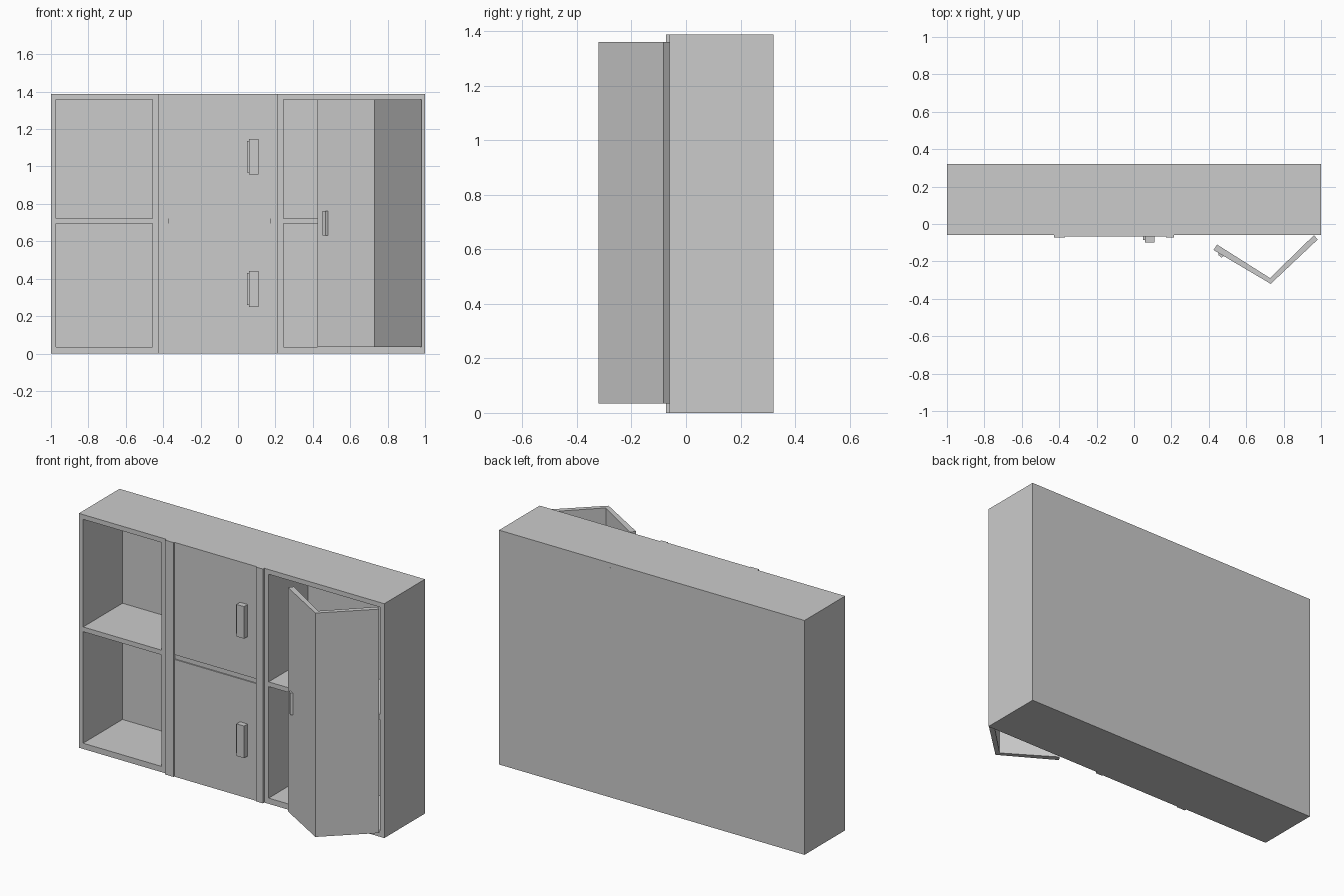
import bpy, bmesh

if "Cube" in bpy.data.objects:
    bpy.data.objects.remove(bpy.data.objects["Cube"])

H = 1.387          # total height
FRONT, BACK = -0.06, 0.32
T = 0.028          # board thickness


def prism(name, outline, z0, z1):
    """Extrude a plan-view outline between two heights."""
    bm = bmesh.new()
    face = bm.faces.new([bm.verts.new((x, y, z0)) for x, y in outline])
    ext = bmesh.ops.extrude_face_region(bm, geom=[face])
    for v in ext["geom"]:
        if isinstance(v, bmesh.types.BMVert):
            v.co.z = z1
    bmesh.ops.recalc_face_normals(bm, faces=bm.faces)
    mesh = bpy.data.meshes.new(name)
    bm.to_mesh(mesh)
    bm.free()
    ob = bpy.data.objects.new(name, mesh)
    bpy.context.collection.objects.link(ob)
    return ob


def box(name, x0, x1, y0, y1, z0, z1):
    return prism(name, [(x0, y0), (x1, y0), (x1, y1), (x0, y1)], z0, z1)


# Carcass: outer boards and thin back
box("left_side", -1, -1 + T, FRONT, BACK, 0, H)
box("right_side", 1 - T, 1, FRONT, BACK, 0, H)
box("bottom_board", -1 + T, 1 - T, FRONT, BACK, 0, 0.034)
box("top_board", -1 + T, 1 - T, FRONT, BACK, 1.359, H)
box("back_panel", -1 + T, 1 - T, BACK - 0.012, BACK, 0.034, 1.359)

# Dividers and the shelves of the three bays
box("left_divider", -0.458, -0.37, FRONT, BACK - 0.012, 0.034, 1.359)
box("right_divider", 0.17, 0.243, FRONT, BACK - 0.012, 0.034, 1.359)
for bay, x0, x1 in (("left", -1 + T, -0.458), ("middle", -0.37, 0.17),
                    ("right", 0.243, 1 - T)):
    box(bay + "_shelf", x0, x1, FRONT, BACK - 0.012, 0.694, 0.722)

# Raised vertical trim strips
box("left_trim", -0.428, -0.37, -0.073, FRONT, 0, H)
box("right_trim", 0.17, 0.214, -0.073, FRONT, 0, H)

# Closed middle doors with block handles and a finger lip
for label, z0, z1, hz in (("lower", 0, 0.694, 0.35), ("upper", 0.722, H, 1.057)):
    box(label + "_door", -0.37, 0.17, -0.067, FRONT, z0, z1)
    box(label + "_handle", 0.06, 0.11, -0.1, -0.067, hz - 0.1, hz + 0.09)
    box(label + "_handle_lip", 0.047, 0.06, -0.086, -0.067, hz - 0.09, hz + 0.08)

# Half-open folding door: two hinged leaves
prism("fold_door_hinge_leaf", [(0.982, -0.083), (0.962, -0.06),
      (0.727, -0.289), (0.731, -0.32)], 0.034, 1.359)
prism("fold_door_free_leaf", [(0.731, -0.32), (0.727, -0.289),
      (0.444, -0.11), (0.425, -0.139)], 0.034, 1.359)
prism("fold_door_handle", [(0.452, -0.155), (0.453, -0.167),
      (0.467, -0.179), (0.48, -0.172)], 0.632, 0.762)
